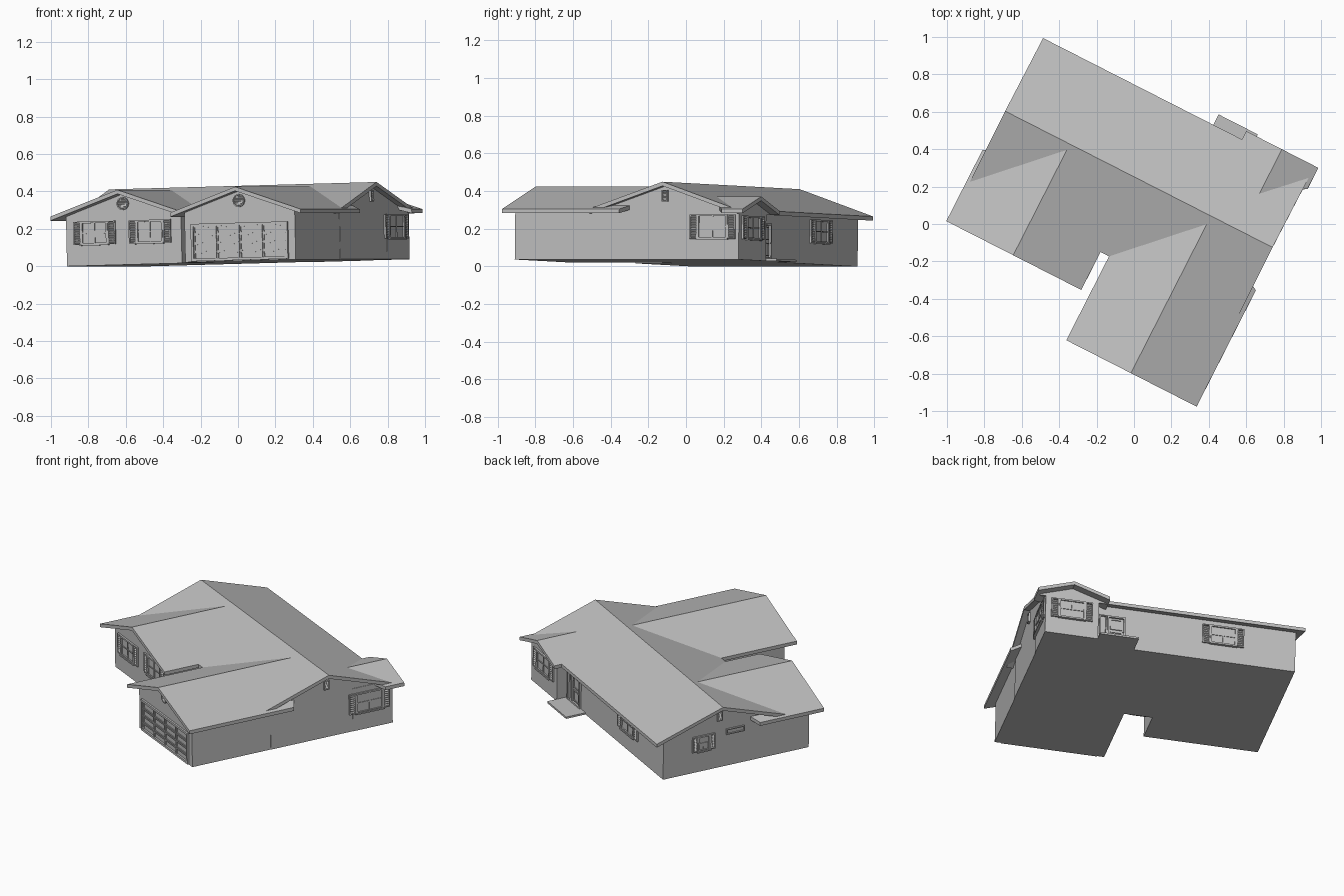
import bpy, bmesh, math
from mathutils import Matrix, Vector

cube = bpy.data.objects.get("Cube")
if cube:
    bpy.data.objects.remove(cube, do_unlink=True)

grey = bpy.data.materials.new("plain grey")
grey.use_nodes = True
COLOUR = (0.52, 0.52, 0.52, 1)
grey.diffuse_color = COLOUR
grey.node_tree.nodes["Principled BSDF"].inputs["Base Color"].default_value = COLOUR

# The house is turned on its plot and leans slightly along its length
SITE = (Matrix.Translation((0, 0, 0.02)) @ Matrix.Rotation(math.radians(-27), 4, 'Z')
        @ Matrix.Rotation(-math.atan(0.0247), 4, 'Y'))
PITCH, EAVE, THICK = 0.33, 0.267, 0.022


def finish(name, bm, place=Matrix()):
    bm.transform(SITE @ place)
    bmesh.ops.recalc_face_normals(bm, faces=bm.faces)
    me = bpy.data.meshes.new(name)
    bm.to_mesh(me)
    bm.free()
    me.materials.append(grey)
    ob = bpy.data.objects.new(name, me)
    bpy.context.collection.objects.link(ob)
    return ob


def box(bm, centre, size, tilt=0):
    m = (Matrix.Translation(centre) @ Matrix.Rotation(tilt, 4, 'X')
         @ Matrix.Diagonal((*size, 1)))
    bmesh.ops.create_cube(bm, size=1, matrix=m)


def prism(name, rings, place):
    """Join two matching outlines into a closed solid."""
    bm = bmesh.new()
    a, b = [[bm.verts.new(p) for p in ring] for ring in rings]
    n = len(a)
    bm.faces.new(a)
    bm.faces.new(b)
    for i in range(n):
        j = (i + 1) % n
        bm.faces.new((a[i], a[j], b[j], b[i]))
    return finish(name, bm, place)


def section(name, place, half, wall_half, roof, walls):
    """Gabled block along local y: roof = (front, ridge end, eave end)."""
    front, ridge_end, eave_end = roof
    top = EAVE + half * PITCH
    outline = [(-half, EAVE), (0, top), (half, EAVE),
               (half, EAVE - THICK), (0, top - THICK), (-half, EAVE - THICK)]
    prism(name + "_roof", [
        [(x, front, z) for x, z in outline],
        [(x, ridge_end if x == 0 else eave_end, z) for x, z in outline]], place)
    shoulder = top - wall_half * PITCH - 0.012
    outline = [(-wall_half, 0), (-wall_half, shoulder), (0, top - 0.012),
               (wall_half, shoulder), (wall_half, 0)]
    prism(name + "_walls", [[(x, y, z) for x, z in outline] for y in walls], place)


def turned(x, y, degrees=0):
    return Matrix.Translation((x, y, 0)) @ Matrix.Rotation(math.radians(degrees), 4, 'Z')


# Main block with three gabled wings
section("main_house", turned(0, 0.225, 90), 0.44, 0.372,
        (-0.727, 0.878, 0.878), (-0.69, 0.835))
section("garage", turned(0.357, 0), 0.391, 0.331,
        (-0.718, 0.195, -0.02), (-0.67, 0.1))
section("bedroom_wing", turned(-0.49, 0), 0.405, 0.345,
        (-0.442, 0.205, -0.016), (-0.375, 0.1))
section("entry_wing", turned(0.532, 0, 180), 0.2165, 0.16,
        (-0.715, -0.43, -0.59), (-0.665, -0.4))

# Wall frames: x runs along the wall, -y points outward
BEDROOM_FRONT = turned(0, -0.375)
GARAGE_FRONT = turned(0, -0.67)
RIGHT_END = turned(0.69, 0, 90)
BACK = turned(0, 0.597, 180)
WING_BACK = turned(0, 0.665, 180)
LEFT_END = turned(-0.835, 0, -90)


def frame(bm, x, z, w, h, bar=0.01, depth=0.012):
    for s in (-1, 1):
        box(bm, (x + s * (w - bar) / 2, -depth / 2, z), (bar, depth, h))
        box(bm, (x, -depth / 2, z + s * (h - bar) / 2), (w, depth, bar))


def window(name, wall, x, z, w=0.16, h=0.125, shutter=0.045):
    bm = bmesh.new()
    box(bm, (x, -0.002, z), (w, 0.004, h))
    frame(bm, x, z, w, h)
    box(bm, (x, -0.004, z), (0.006, 0.008, h))
    box(bm, (x, -0.004, z), (w, 0.008, 0.006))
    box(bm, (x, -0.008, z - h / 2), (w + 0.01, 0.02, 0.008))
    finish(name, bm, wall)
    bm = bmesh.new()
    for s in (-1, 1):
        sx = x + s * (w + shutter) / 2
        frame(bm, sx, z, shutter, h, 0.007, 0.01)
        for i in range(9):
            box(bm, (sx, -0.005, z + (i - 4) * h / 10),
                (shutter - 0.012, 0.009, 0.003), math.radians(40))
    finish(name + "_shutters", bm, wall)


window("bedroom_window_outer", BEDROOM_FRONT, -0.663, 0.174)
window("bedroom_window_inner", BEDROOM_FRONT, -0.331, 0.174)
window("right_end_window", RIGHT_END, 0.51, 0.175, 0.18, 0.13)
window("entry_wing_window", WING_BACK, -0.533, 0.172)
window("back_window", BACK, 0.397, 0.175)
window("left_end_window", LEFT_END, -0.33, 0.185, 0.08, 0.1, 0.035)

# Small high window on the left end
bm = bmesh.new()
frame(bm, -0.12, 0.225, 0.12, 0.035, 0.006)
box(bm, (-0.12, -0.002, 0.225), (0.12, 0.004, 0.035))
finish("left_end_high_window", bm, LEFT_END)


# Round louvred gable vents
def round_vent(name, wall, x, z, r=0.034):
    bm = bmesh.new()
    face_out = Matrix.Translation((x, 0, z)) @ Matrix.Rotation(math.pi / 2, 4, 'X')
    rings = []
    for radius, out in ((r, 0), (r, 0.012), (r - 0.006, 0.012), (r - 0.006, 0.002)):
        rings.append([bm.verts.new(face_out @ Vector((
            radius * math.cos(k * math.tau / 24), radius * math.sin(k * math.tau / 24), out)))
            for k in range(24)])
    for a, b in zip(rings, rings[1:]):
        for k in range(24):
            j = (k + 1) % 24
            bm.faces.new((a[k], a[j], b[j], b[k]))
    bm.faces.new(rings[-1])
    for i in range(-3, 4):
        dz = i * r / 4.5
        width = 2 * math.sqrt((r - 0.006) ** 2 - dz ** 2)
        box(bm, (x, -0.005, z + dz), (width, 0.009, 0.002), math.radians(40))
    finish(name, bm, wall)


round_vent("bedroom_gable_vent", BEDROOM_FRONT, -0.49, 0.327)
round_vent("garage_gable_vent", GARAGE_FRONT, 0.357, 0.322)

# Rectangular louvred vents on the main gables
for name, wall, x in (("right_gable_vent", RIGHT_END, 0.225),
                      ("left_gable_vent", LEFT_END, -0.225)):
    bm = bmesh.new()
    frame(bm, x, 0.338, 0.034, 0.06, 0.005)
    for i in range(-3, 4):
        box(bm, (x, -0.004, 0.338 + i * 0.007), (0.026, 0.008, 0.002), math.radians(40))
    finish(name, bm, wall)

# Panelled garage door
bm = bmesh.new()
frame(bm, 0.357, 0.104, 0.58, 0.2, 0.014)
for col in range(4):
    for row in range(4):
        frame(bm, 0.357 + (col - 1.5) * 0.138, 0.1 + (row - 1.5) * 0.046,
              0.134, 0.042, 0.006, 0.006)
finish("garage_door", bm, GARAGE_FRONT)

# Back entry: door, side light and step
bm = bmesh.new()
frame(bm, -0.25, 0.108, 0.11, 0.19)
for z in (0.065, 0.15):
    frame(bm, -0.25, z, 0.07, 0.07, 0.006, 0.006)
frame(bm, -0.33, 0.108, 0.045, 0.19, 0.007)
bmesh.ops.create_icosphere(bm, subdivisions=1, radius=0.004,
                           matrix=Matrix.Translation((-0.21, -0.012, 0.1)))
finish("entry_door", bm, BACK)
bm = bmesh.new()
box(bm, (0.255, 0.66, 0.006), (0.235, 0.135, 0.012))
finish("entry_step", bm)

# Front porch door in the recess between the wings
bm = bmesh.new()
frame(bm, -0.06, 0.1, 0.1, 0.19)
for z in (0.06, 0.14):
    frame(bm, -0.06, z, 0.065, 0.065, 0.006, 0.006)
finish("porch_door", bm, turned(0, -0.147))
